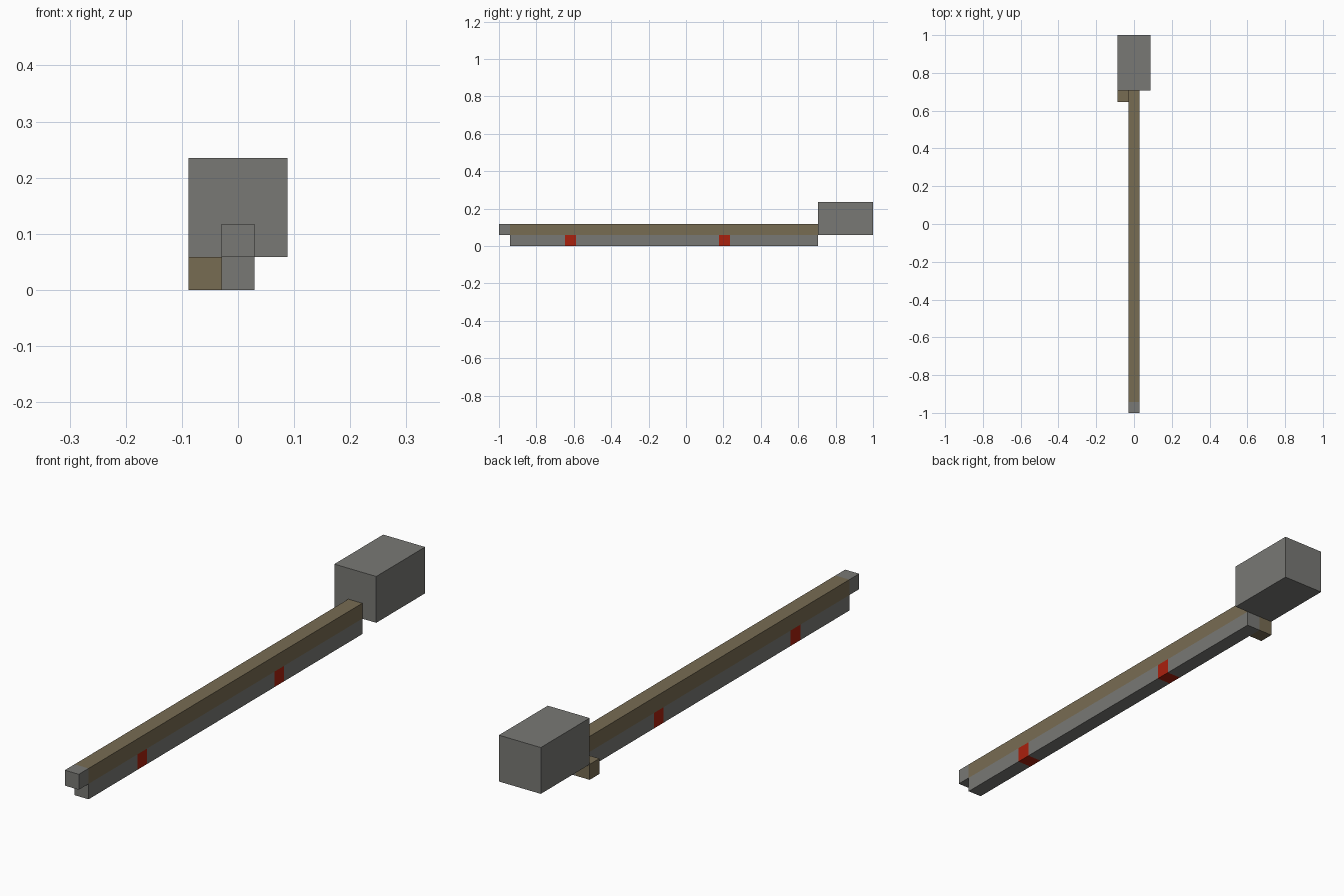
import bpy
import bmesh
from mathutils import Vector

U = 2 / 34  # one block of the model's grid

start = bpy.data.objects.get("Cube")
if start:
    bpy.data.objects.remove(start, do_unlink=True)


def material(name, rgb):
    mat = bpy.data.materials.new(name)
    mat.use_nodes = True
    color = (*rgb, 1)
    mat.diffuse_color = color
    mat.node_tree.nodes["Principled BSDF"].inputs["Base Color"].default_value = color
    return mat


grey = material("grey metal", (0.19, 0.19, 0.178))
brown = material("dull brown", (0.187, 0.15, 0.086))
red = material("red band", (0.4, 0.015, 0.004))


def block(name, low, high, base, accent=None, bands=()):
    """Box between two grid corners; y ranges in bands take the accent material."""
    low, high = Vector(low) * U, Vector(high) * U
    bm = bmesh.new()
    bmesh.ops.create_cube(bm, size=1)
    for v in bm.verts:
        v.co = (low + high) / 2 + Vector(a * b for a, b in zip(v.co, high - low))
    # Cut the box at the edges of each band
    for cut in (y for band in bands for y in band):
        if low.y < cut * U < high.y:
            bmesh.ops.bisect_plane(bm, geom=bm.verts[:] + bm.edges[:] + bm.faces[:],
                                   plane_co=(0, cut * U, 0), plane_no=(0, 1, 0))
    for f in bm.faces:
        y = f.calc_center_median().y / U
        f.material_index = int(any(a - 0.01 < y < b + 0.01 for a, b in bands))
    bmesh.ops.recalc_face_normals(bm, faces=bm.faces)
    mesh = bpy.data.meshes.new(name)
    bm.to_mesh(mesh)
    bm.free()
    mesh.materials.append(base)
    if accent:
        mesh.materials.append(accent)
    obj = bpy.data.objects.new(name, mesh)
    bpy.context.collection.objects.link(obj)
    return obj


# Long upper rail with a grey tip
block("upper_rail", (-0.5, -17, 1), (0.5, 12, 2), brown, grey, [(-17, -16)])
# Lower rail with two red bands
block("lower_rail", (-0.5, -16, 0), (0.5, 12, 1), grey, red, [(-11, -10), (3, 4)])
# Heavy block at the back end
block("rear_block", (-1.5, 12, 1), (1.5, 17, 4), grey)
# Small lug on the side of the rail
block("side_lug", (-1.5, 11, 0), (-0.5, 12, 1), brown)
